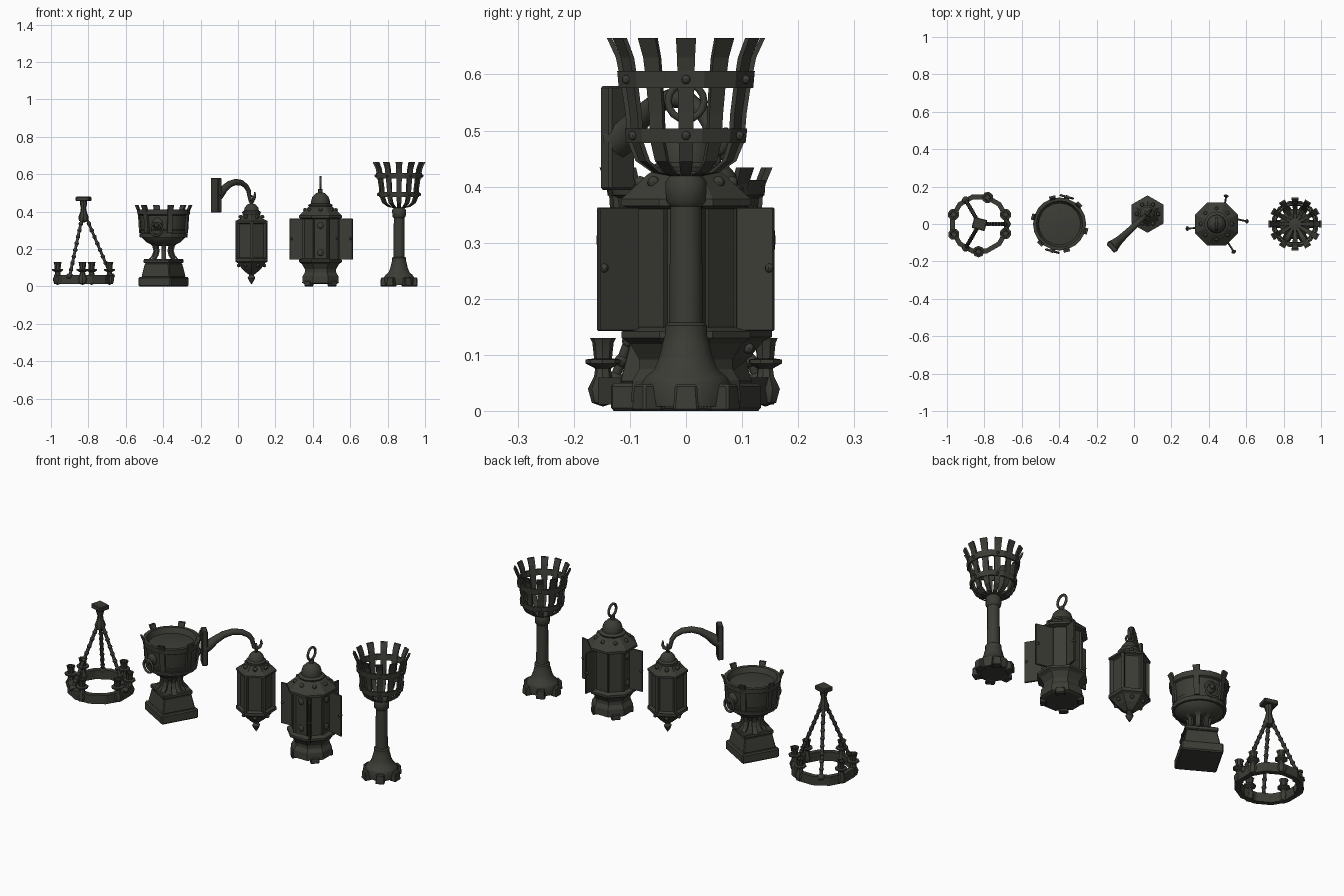
import bpy, bmesh, math
from mathutils import Vector, Matrix

if "Cube" in bpy.data.objects:
    bpy.data.objects.remove(bpy.data.objects["Cube"])

iron = bpy.data.materials.new("dark_iron")
iron.diffuse_color = (0.045, 0.046, 0.037, 1)
iron.use_nodes = True
iron.node_tree.nodes["Principled BSDF"].inputs["Base Color"].default_value = iron.diffuse_color
R = math.radians


def finish(name, bm, loc=(0, 0, 0), rot=0, smooth=False):
    bmesh.ops.recalc_face_normals(bm, faces=bm.faces)
    me = bpy.data.meshes.new(name)
    bm.to_mesh(me)
    bm.free()
    ob = bpy.data.objects.new(name, me)
    bpy.context.collection.objects.link(ob)
    ob.location, ob.rotation_euler = loc, (0, 0, R(rot))
    me.materials.append(iron)
    if smooth:
        bpy.ops.object.select_all(action='DESELECT')
        ob.select_set(True)
        bpy.context.view_layer.objects.active = ob
        bpy.ops.object.shade_smooth_by_angle(angle=R(40))
    return ob


def lathe(name, prof, n, loc, rot=0, smooth=False, closed=False, inset=None):
    """Revolve (r, z) points; inset = z range of side faces to recess as panels."""
    bm = bmesh.new()
    rings = [[bm.verts.new((r * math.cos(2 * math.pi * i / n), r * math.sin(2 * math.pi * i / n), z))
              for i in range(n)] for r, z in prof]
    pairs = list(zip(rings, rings[1:])) + ([(rings[-1], rings[0])] if closed else [])
    for a, b in pairs:
        for i in range(n):
            j = (i + 1) % n
            bm.faces.new((a[i], a[j], b[j], b[i]))
    bmesh.ops.remove_doubles(bm, verts=bm.verts, dist=1e-5)
    bmesh.ops.recalc_face_normals(bm, faces=bm.faces)
    if inset:
        fs = [f for f in bm.faces if inset[0] < f.calc_center_median().z < inset[1]]
        bmesh.ops.inset_individual(bm, faces=fs, thickness=0.01, depth=-0.008)
    return finish(name, bm, loc, rot, smooth)


def box(name, size, loc, rot=0, taper=1, bevel=0.004):
    bm = bmesh.new()
    bmesh.ops.create_cube(bm, size=1, matrix=Matrix.Diagonal((*size, 1)))
    for v in bm.verts:
        if v.co.z > 0:
            v.co.x *= taper
            v.co.y *= taper
    if bevel:
        bmesh.ops.bevel(bm, geom=bm.edges[:], offset=bevel, segments=1, affect='EDGES')
    return finish(name, bm, loc, rot)


def ball(name, r, loc, scale=(1, 1, 1), rot=0):
    bm = bmesh.new()
    bmesh.ops.create_uvsphere(bm, u_segments=8, v_segments=6, radius=r, matrix=Matrix.Diagonal((*scale, 1)))
    return finish(name, bm, loc, rot, True)


def tube(name, pts, radii, loc=(0, 0, 0), rot=0, closed=False, res=2):
    """Round bar along points with a radius at each point."""
    cu = bpy.data.curves.new(name, 'CURVE')
    cu.dimensions, cu.bevel_depth, cu.bevel_resolution = '3D', 1, res
    cu.use_fill_caps = True
    sp = cu.splines.new('POLY')
    sp.points.add(len(pts) - 1)
    for p, c, r in zip(sp.points, pts, radii):
        p.co, p.radius = (*c, 1), r
    sp.use_cyclic_u = closed
    cu.materials.append(iron)
    ob = bpy.data.objects.new(name, cu)
    bpy.context.collection.objects.link(ob)
    ob.location, ob.rotation_euler = loc, (0, 0, R(rot))


def hoop(name, r, thick, loc, rot=0):
    """Vertical ring, its axis along local y."""
    pts = [(r * math.cos(k * math.pi / 8), 0, r * math.sin(k * math.pi / 8)) for k in range(16)]
    tube(name, pts, [thick] * 16, loc, rot, True)


def straps(name, prof, width, thick, angles, loc):
    """Flat bars following (r, z) points, repeated around the centre."""
    bm = bmesh.new()
    for a in angles:
        M = Matrix.Rotation(R(a), 3, 'Z')
        rows = []
        for k, (r, z) in enumerate(prof):
            w = (width[k] if isinstance(width, (list, tuple)) else width) / 2
            rows.append([bm.verts.new(M @ Vector(c)) for c in
                         ((r, -w, z), (r, w, z), (r - thick, w, z), (r - thick, -w, z))])
        for p, q in zip(rows, rows[1:]):
            for i in range(4):
                bm.faces.new((p[i], p[(i + 1) % 4], q[(i + 1) % 4], q[i]))
        bm.faces.new(rows[0])
        bm.faces.new(rows[-1])
    return finish(name, bm, loc)


def polar(c, r, a, z):
    return (c[0] + r * math.cos(R(a)), c[1] + r * math.sin(R(a)), z)


def band(name, r0, r1, z0, z1, t, n, loc, rot=0):
    return lathe(name, [(r0, z0), (r1, z1), (r1 - t, z1), (r0 - t, z0)], n, loc, rot, closed=True)


# --- Chandelier ---
C = (-0.826, 0.0, 0)
band("chandelier_ring", 0.162, 0.162, 0.012, 0.06, 0.026, 12, C, 15)
for a in (20, 73, 160, 202, 268, 340):
    p = polar(C, 0.148, a, 0)
    lathe("candle_cup", [(0, 0.008), (0.02, 0.015), (0.027, 0.04), (0.016, 0.062), (0.014, 0.076), (0.031, 0.085),
                         (0.031, 0.092), (0.016, 0.094), (0.019, 0.122), (0.023, 0.13), (0.016, 0.13),
                         (0.014, 0.115), (0, 0.115)], 8, p, a, True)
for a in (0, 120, 240):
    lo, hi = Vector(polar(C, 0.148, a, 0.055)), Vector(polar(C, 0.014, a, 0.37))
    tube("chandelier_bar", [lo, hi], [0.0085] * 2, res=1)
    for k in range(1, 9):
        ball("bar_link", 0.012, lo.lerp(hi, k / 9))
    ball("bar_anchor", 0.02, lo, (1, 1, 0.8), a)
lathe("chandelier_stem", [(0, 0.34), (0.024, 0.35), (0.028, 0.37), (0.018, 0.395), (0.014, 0.42), (0.02, 0.44),
                          (0.02, 0.458), (0, 0.458)], 8, C, 0, True)
box("ceiling_plate", (0.072, 0.06, 0.024), (C[0], 0, 0.468), -15)

# --- Brazier on a square pedestal ---
B = (-0.398, 0.0, 0)
box("pedestal_foot", (0.2, 0.2, 0.05), (B[0], 0, 0.025), -30, bevel=0.006)
box("pedestal_block", (0.176, 0.176, 0.075), (B[0], 0, 0.087), -30, taper=0.84)
box("pedestal_cap", (0.158, 0.158, 0.022), (B[0], 0, 0.135), -30)
straps("pedestal_neck_bars", [(0.085, 0.14), (0.062, 0.165), (0.054, 0.19), (0.06, 0.215), (0.085, 0.24)],
       0.024, 0.012, range(0, 360, 45), B)
lathe("brazier_bowl", [(0, 0.215), (0.055, 0.218), (0.09, 0.235), (0.116, 0.262), (0.124, 0.29), (0.126, 0.3),
                       (0.121, 0.303), (0.13, 0.38), (0.14, 0.385), (0.142, 0.412), (0.124, 0.412),
                       (0.112, 0.385), (0.06, 0.392), (0, 0.395)], 20, B, 0, True)
band("bowl_lower_band", 0.127, 0.13, 0.262, 0.282, 0.015, 20, B)
straps("bowl_rim_tabs", [(0.132, 0.285), (0.138, 0.38), (0.143, 0.405), (0.155, 0.434)],
       [0.026, 0.026, 0.03, 0.034], 0.012, range(-15, 345, 60), B)
for a in (-105, 75):
    ball("handle_mask", 0.03, polar(B, 0.122, a, 0.335), (0.7, 1, 1.1), a)
    ball("mask_snout", 0.014, polar(B, 0.146, a, 0.328))
    hoop("handle_ring", 0.034, 0.006, polar(B, 0.15, a, 0.305), a + 90)

# --- Hanging lantern on a wall bracket ---
W, L = (-0.117, -0.122, 0), (0.072, 0.053, 0)
box("wall_plate", (0.028, 0.062, 0.185), (W[0], W[1], 0.487), 43)
arm = [(0, 0.485), (0.025, 0.495), (0.055, 0.52), (0.095, 0.545), (0.14, 0.558), (0.185, 0.554), (0.22, 0.535),
       (0.238, 0.51), (0.242, 0.485)]
tube("bracket_arm", [(d, 0, z) for d, z in arm], [0.036, 0.028, 0.022, 0.019, 0.017, 0.016, 0.014, 0.012, 0.01],
     W, 43)
hook = [(0.242, 0.49), (0.246, 0.468), (0.26, 0.46), (0.276, 0.468), (0.284, 0.485), (0.282, 0.505)]
tube("bracket_hook", [(d, 0, z) for d, z in hook], [0.01, 0.01, 0.01, 0.009, 0.007, 0.004], W, 43)
hoop("hanging_ring", 0.018, 0.005, (L[0], L[1], 0.465), 133)
lathe("hanging_lantern_cap", [(0.048, 0.385), (0.05, 0.398), (0.04, 0.405), (0.036, 0.422), (0.022, 0.438),
                              (0.009, 0.443), (0.009, 0.455), (0, 0.457)], 12, L, 0, True)
lathe("hanging_lantern_roof", [(0.04, 0.395), (0.05, 0.385), (0.068, 0.362), (0.1, 0.35), (0.1, 0.34),
                               (0.085, 0.335)], 6, L, 30)
lathe("hanging_lantern_body", [(0.088, 0.34), (0.088, 0.145)], 6, L, 30, inset=(0.2, 0.3))
straps("hanging_lantern_posts", [(0.094, 0.145), (0.094, 0.34)], 0.014, 0.016, range(30, 390, 60), L)
lathe("hanging_lantern_base", [(0.085, 0.155), (0.1, 0.148), (0.1, 0.132), (0.085, 0.125), (0.06, 0.095),
                               (0.035, 0.075), (0.022, 0.066), (0, 0.066)], 6, L, 30)
lathe("hanging_lantern_finial", [(0.018, 0.07), (0.012, 0.06), (0.02, 0.046), (0.014, 0.032), (0, 0.01)],
      8, L, 0, True)
for a in range(0, 360, 60):
    ball("roof_stud", 0.011, polar(L, 0.058, a, 0.372))
    ball("base_stud", 0.01, polar(L, 0.068, a, 0.112))

# --- Standing lantern with open doors ---
S = (0.441, 0.0, 0)
hoop("carry_ring", 0.032, 0.0065, (S[0], 0, 0.552), 90)
lathe("standing_lantern_dome", [(0.062, 0.425), (0.066, 0.435), (0.05, 0.443), (0.05, 0.458), (0.043, 0.48),
                                (0.026, 0.497), (0.012, 0.502), (0.012, 0.52), (0, 0.524)], 16, S, 0, True)
lathe("standing_lantern_roof", [(0.06, 0.43), (0.074, 0.422), (0.085, 0.412), (0.125, 0.378), (0.125, 0.366),
                                (0.1, 0.36)], 8, S, 22.5)
lathe("standing_lantern_body", [(0.104, 0.37), (0.104, 0.135)], 8, S, 22.5, inset=(0.2, 0.3))
lathe("standing_lantern_base", [(0.1, 0.15), (0.124, 0.142), (0.124, 0.13), (0.108, 0.12), (0.09, 0.092),
                                (0.09, 0.075), (0.103, 0.055), (0.106, 0.018), (0.09, 0.012), (0, 0.012)],
      8, S, 22.5)
for a in range(0, 360, 45):
    ball("roof_rivet", 0.011, polar(S, 0.082, a, 0.408))
    if a % 90:
        box("lantern_foot", (0.03, 0.045, 0.03), polar(S, 0.088, a, 0.015), a)
for a in (-90, 0, 180):
    for z in (0.18, 0.325):
        ball("body_boss", 0.016, polar(S, 0.09, a, z), (0.5, 1, 1.1), a)
for x0, y0, x1, y1 in ((-0.09, -0.02, -0.165, -0.025), (0.09, 0.03, 0.172, 0.012),
                       (0.042, 0.09, 0.053, 0.157), (0.052, -0.085, 0.098, -0.157)):
    d = Vector((x1 - x0, y1 - y0))
    ang = math.degrees(math.atan2(d.y, d.x))
    box("lantern_door", (d.length, 0.01, 0.22), (S[0] + (x0 + x1) / 2, (y0 + y1) / 2, 0.253), ang, bevel=0.002)
    ball("door_knob", 0.011, (S[0] + x1 - d.x * 0.12, y1 - d.y * 0.12, 0.255), (0.8, 1.2, 0.8), ang)

# --- Fire basket on a column ---
P = (0.861, 0.0, 0)
lathe("column", [(0, 0.008), (0.078, 0.008), (0.082, 0.05), (0.074, 0.062), (0.058, 0.075), (0.048, 0.1),
                 (0.042, 0.125), (0.039, 0.135), (0.039, 0.153), (0.031, 0.158), (0.029, 0.365), (0.037, 0.374),
                 (0.038, 0.408), (0.03, 0.42), (0, 0.425)], 12, P, 15, True)
for a in range(0, 360, 60):
    box("column_foot", (0.04, 0.046, 0.048), polar(P, 0.08, a, 0.024), a, taper=0.85)
straps("basket_bars", [(0.025, 0.418), (0.06, 0.425), (0.09, 0.446), (0.104, 0.48), (0.108, 0.53), (0.117, 0.59),
                       (0.125, 0.63), (0.141, 0.665)],
       [0.012, 0.02, 0.024, 0.026, 0.028, 0.03, 0.032, 0.036], 0.009, range(0, 360, 30), P)
band("basket_lower_hoop", 0.11, 0.113, 0.478, 0.504, 0.01, 12, P, 15)
band("basket_upper_hoop", 0.124, 0.127, 0.576, 0.606, 0.01, 12, P, 15)
for a in range(0, 360, 60):
    ball("hoop_rivet", 0.008, polar(P, 0.11, a, 0.491))
    ball("hoop_rivet", 0.008, polar(P, 0.123, a, 0.591))
